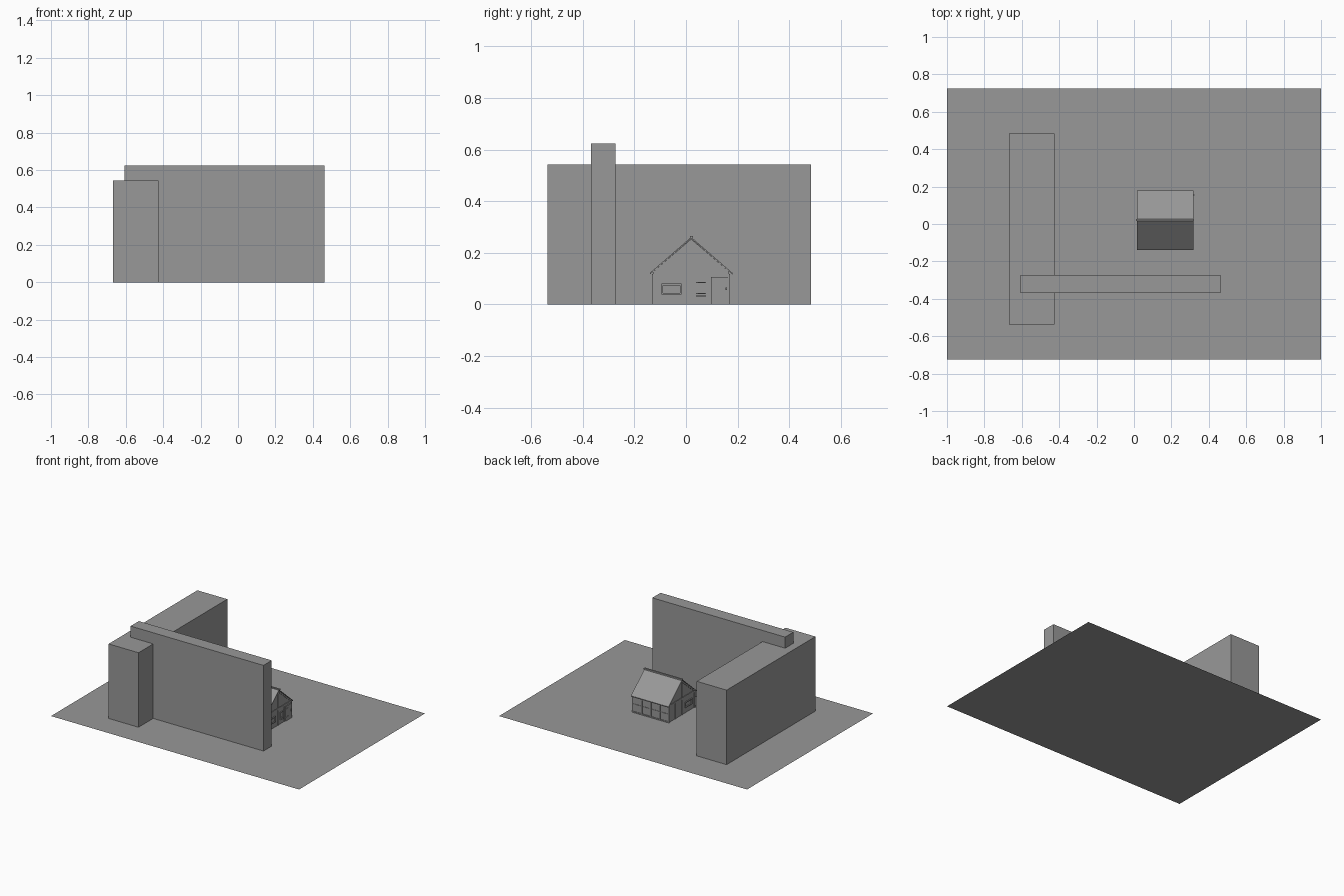
import bpy

if "Cube" in bpy.data.objects:
    bpy.data.objects.remove(bpy.data.objects["Cube"])

GREY = bpy.data.materials.new("dark_grey")
GREY.diffuse_color = (.316, .316, .316, 1)
GREY.use_nodes = True
GREY.node_tree.nodes["Principled BSDF"].inputs["Base Color"].default_value = GREY.diffuse_color


def mesh(name, verts, faces):
    me = bpy.data.meshes.new(name)
    me.from_pydata(verts, [], faces)
    me.update()
    me.materials.append(GREY)
    ob = bpy.data.objects.new(name, me)
    bpy.context.collection.objects.link(ob)
    return ob


def box(name, x0, x1, y0, y1, z0, z1):
    v = [(x, y, z) for x in (x0, x1) for y in (y0, y1) for z in (z0, z1)]
    f = [(0, 1, 3, 2), (4, 6, 7, 5), (0, 4, 5, 1), (2, 3, 7, 6), (0, 2, 6, 4), (1, 5, 7, 3)]
    return mesh(name, v, f)


def prism(name, profile, x0, x1):
    # extrude a counter-clockwise (y, z) profile along x
    n = len(profile)
    v = [(x, y, z) for x in (x0, x1) for y, z in profile]
    f = [tuple(range(n))[::-1], tuple(range(n, 2 * n))]
    f += [(i, (i + 1) % n, n + (i + 1) % n, n + i) for i in range(n)]
    return mesh(name, v, f)


# Ground sheet and the two large blocks
mesh("ground_sheet", [(-1, -.725, 0), (1, -.725, 0), (1, .725, 0), (-1, .725, 0)], [(0, 1, 2, 3)])
box("side_block", -.667, -.426, -.537, .485, 0, .543)
box("front_wall", -.608, .463, -.368, -.273, 0, .624)

# House walls with gables
X0, X1, Y0, Y1, YM = .022, .31, -.127, .167, .02
EAVE, RIDGE = .125, .255
prism("house_walls", [(Y0, 0), (Y1, 0), (Y1, EAVE - .002), (YM, RIDGE - .004), (Y0, EAVE - .002)], X0, X1)

# Roof slopes and ridge cap
for name, s in (("front", -1), ("back", 1)):
    e = YM + s * .16
    pts = [(YM, RIDGE), (YM, RIDGE + .006), (e, .122), (e, .116)]
    prism("roof_" + name, pts if s < 0 else pts[::-1], .015, .318)
box("ridge_cap", .012, .321, YM - .004, YM + .008, RIDGE, .265)

# Timber frame on the long sides
T = .004
for name, y in (("front", Y0), ("back", Y1)):
    a, b = y - T, y + T
    for i in range(5):
        x = X0 + (X1 - X0) * i / 4
        box(f"{name}_post_{i}", x - .005, x + .005, a, b, 0, .118)
    box(name + "_sill", X0, X1, a, b, 0, .008)
    box(name + "_rail", X0, X1, a + .001, b - .001, .056, .063)
    box(name + "_plate", X0, X1, a, b, .108, .118)

# Timber frame, window and rafters on both gable ends
for name, x in (("left", X0), ("right", X1)):
    a, b = x - T, x + T

    def part(label, y0, y1, z0, z1, d=0.0):
        return box(f"{name}_{label}", a - d, b + d, y0, y1, z0, z1)

    for i, y in enumerate((Y0, YM - .003, .09, Y1)):
        part(f"gable_post_{i}", y - .004, y + .004, 0, .118)
    part("king_post", YM - .007, YM + .001, .125, .25)
    part("tie_beam", Y0, Y1, .113, .126)
    for t in (-1, 1):
        e = YM + t * .147
        pr = [(YM, .24), (YM, .253), (e, .127), (e, .116)]
        prism(f"{name}_rafter_{t}", pr if t < 0 else pr[::-1], a, b)
    part("window_frame_bottom", -.095, -.018, .038, .044, .003)
    part("window_frame_top", -.095, -.018, .074, .080, .003)
    for i, y in enumerate((-.095, -.023)):
        part(f"window_bar_{i}", y, y + .005, .04, .078, .002)

# Door with handle and hinge straps, small shuttered window beside it
box("door", X1, X1 + .006, .096, .162, 0, .106)
box("door_handle", X1 + .006, X1 + .013, .153, .158, .055, .066)
for i, z in enumerate((.025, .085)):
    box(f"door_hinge_{i}", X1 + .006, X1 + .008, .098, .125, z, z + .005)
for i, z in enumerate((.03, .04, .083)):
    box(f"small_window_ledge_{i}", X1, X1 + .007, .038, .078, z, z + .004)
for i, y in enumerate((.04, .073)):
    box(f"small_window_side_{i}", X1, X1 + .005, y, y + .004, .04, .084)
